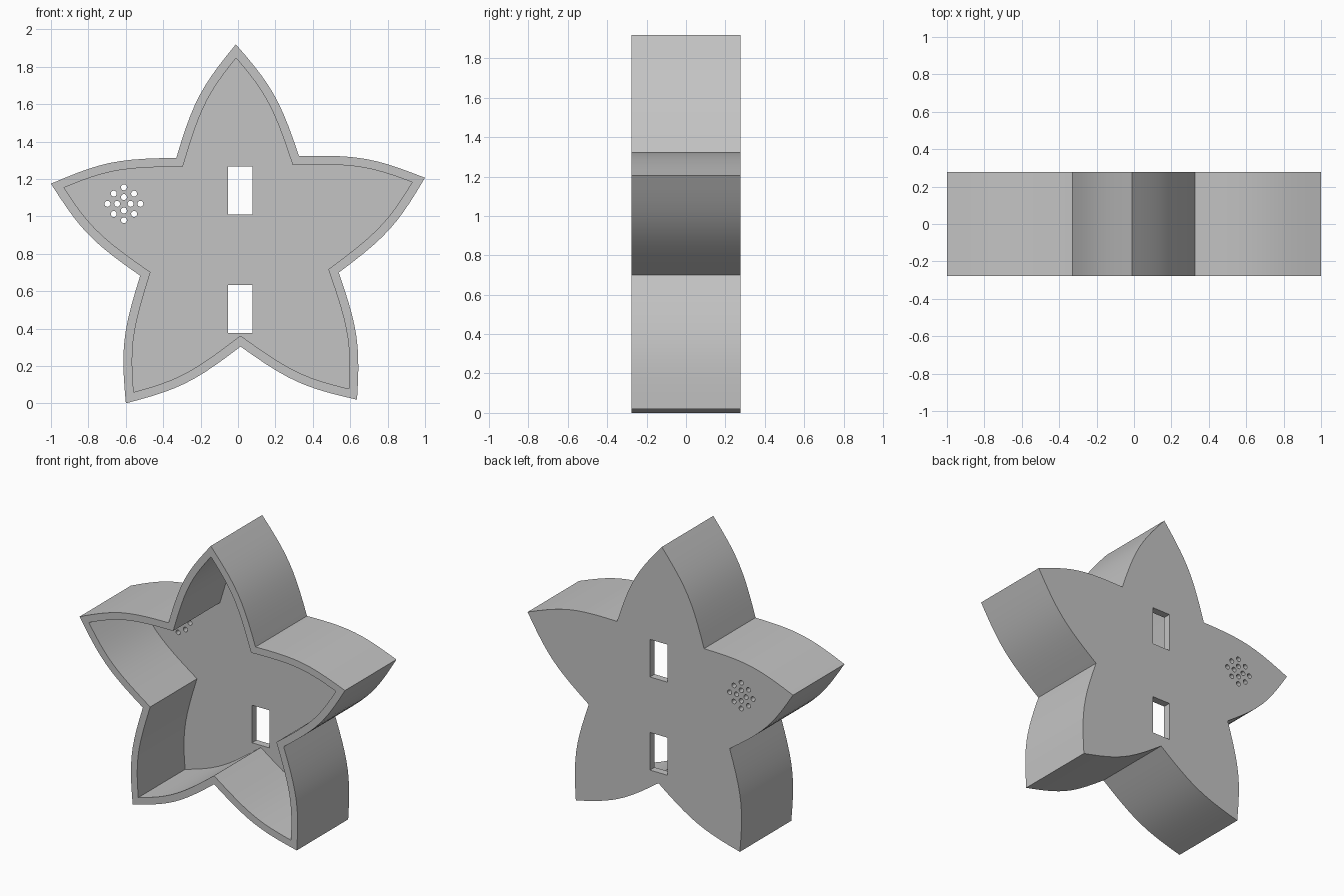
import bpy, bmesh, math
from mathutils import Vector, Matrix
from mathutils.geometry import interpolate_bezier

cube = bpy.data.objects.get("Cube")
if cube:
    bpy.data.objects.remove(cube)

TIP, VALLEY, TILT = 1.0515, 0.558, math.radians(90.9)
CENTRE = Vector((0.005, 0.864))
HALF, WALL, FLOOR = 0.277, 0.047, 0.05
STEPS = 10

grey = bpy.data.materials.new("plain grey")
grey.use_nodes = True
grey.diffuse_color = (0.55, 0.55, 0.55, 1)
grey.node_tree.nodes["Principled BSDF"].inputs["Base Color"].default_value = grey.diffuse_color


def star_outline():
    """Counter-clockwise five-armed star with bulging arm edges."""
    valley = Vector((VALLEY * math.cos(math.pi / 5), -VALLEY * math.sin(math.pi / 5)))
    tip = Vector((TIP, 0))
    chord = tip - valley
    out = Vector((chord.y, -chord.x)).normalized()
    edge = interpolate_bezier(valley, valley + chord * 0.46 + out * 0.062,
                              valley + chord * 0.59 + out * 0.058, tip, STEPS + 1)
    edge = [Vector((p[0], p[1])) for p in edge]
    arm = edge + [Vector((p.x, -p.y)) for p in reversed(edge[1:-1])]
    points = []
    for k in range(5):
        turn = Matrix.Rotation(TILT + k * math.tau / 5, 2)
        points += [turn @ p for p in arm]
    return [CENTRE + Vector((p.x, p.y * 1.004)) for p in points]


def inset(points, width):
    """Parallel outline with mitred corners."""
    result = []
    for i, p in enumerate(points):
        a = (p - points[i - 1]).normalized()
        b = (points[(i + 1) % len(points)] - p).normalized()
        na, nb = Vector((-a.y, a.x)), Vector((-b.y, b.x))
        result.append(p + (na + nb) * width / (1 + na.dot(nb)))
    return result


def finish(name, bm):
    bmesh.ops.recalc_face_normals(bm, faces=bm.faces)
    mesh = bpy.data.meshes.new(name)
    bm.to_mesh(mesh)
    bm.free()
    mesh.materials.append(grey)
    obj = bpy.data.objects.new(name, mesh)
    bpy.context.collection.objects.link(obj)
    return obj


# Star tray: outer wall, front rim, inner wall and floor
outer = star_outline()
inner = inset(outer, WALL)
bm = bmesh.new()
rings = [[bm.verts.new((p.x, y, p.y)) for p in loop]
         for loop, y in ((outer, HALF), (outer, -HALF), (inner, -HALF), (inner, HALF - FLOOR))]
for r, s in zip(rings, rings[1:]):
    for i in range(len(r)):
        bm.faces.new((r[i - 1], r[i], s[i], s[i - 1]))
bm.faces.new(rings[0])
bm.faces.new(rings[-1])
tray = finish("star_tray", bm)

# Cutters for the openings in the back plate
bm = bmesh.new()
back = HALF - FLOOR / 2
for z in (1.138, 0.504):
    place = Matrix.Translation((0.0125, back, z)) @ Matrix.Diagonal((0.131, 0.12, 0.256, 1))
    bmesh.ops.create_cube(bm, size=1, matrix=place)
holes = [(0.088 if k % 2 == 0 else 0.077, k * math.pi / 4) for k in range(8)]
holes += [(0.036, k * math.pi / 2) for k in range(4)]
for radius, angle in holes:
    place = Matrix.Translation((-0.61 + radius * math.cos(angle), back,
                                1.067 + radius * math.sin(angle)))
    bmesh.ops.create_cone(bm, cap_ends=True, segments=16, radius1=0.016, radius2=0.016,
                          depth=0.12, matrix=place @ Matrix.Rotation(math.pi / 2, 4, "X"))
cutter = finish("opening_cutter", bm)
cutter.hide_render = True

# Cut the slots and the round hole cluster
bpy.context.view_layer.objects.active = tray
tray.select_set(True)
cut = tray.modifiers.new("openings", "BOOLEAN")
cut.operation = "DIFFERENCE"
cut.solver = "EXACT"
cut.object = cutter
bpy.ops.object.modifier_apply(modifier=cut.name)
bpy.data.objects.remove(cutter)
bpy.ops.object.shade_smooth_by_angle(angle=math.radians(30))
